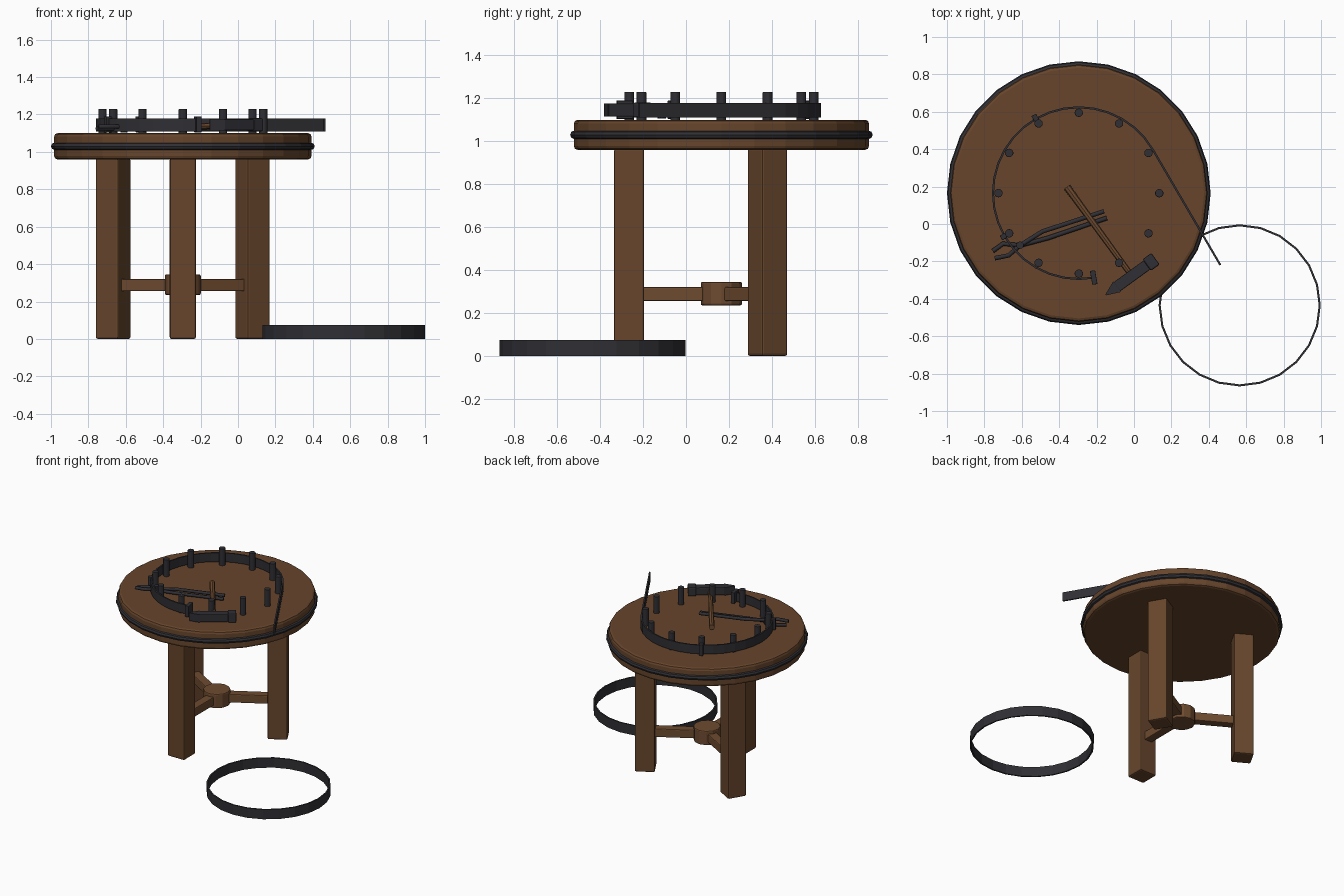
import bpy, bmesh, math
from mathutils import Matrix, Vector

cube = bpy.data.objects.get("Cube")
if cube:
    bpy.data.objects.remove(cube, do_unlink=True)


def material(name, rgb):
    m = bpy.data.materials.new(name)
    m.use_nodes = True
    m.diffuse_color = (*rgb, 1)
    m.node_tree.nodes["Principled BSDF"].inputs["Base Color"].default_value = (*rgb, 1)
    return m


WOOD = material("brown wood", (0.135, 0.06, 0.025))
PALE = material("lighter wood", (0.155, 0.07, 0.029))
IRON = material("dark iron", (0.029, 0.029, 0.035))
CX, CY = -0.295, 0.165   # table axis
TOP = 1.1                # work surface height


def finish(name, bm, mat, bevel=0.0):
    bmesh.ops.recalc_face_normals(bm, faces=bm.faces)
    mesh = bpy.data.meshes.new(name)
    bm.to_mesh(mesh)
    bm.free()
    mesh.materials.append(mat)
    ob = bpy.data.objects.new(name, mesh)
    bpy.context.collection.objects.link(ob)
    if bevel:
        mod = ob.modifiers.new("Bevel", "BEVEL")
        mod.width = bevel
        mod.segments = 2
    return ob


def box(name, centre, size, angle, mat, bevel=0.0, taper=1.0):
    """Box turned about z; taper narrows its -x end."""
    bm = bmesh.new()
    bmesh.ops.create_cube(bm, size=1)
    for v in bm.verts:
        if v.co.x < 0:
            v.co.y *= taper
    bmesh.ops.scale(bm, vec=size, verts=bm.verts)
    bmesh.ops.transform(bm, verts=bm.verts, matrix=Matrix.Translation(centre)
                        @ Matrix.Rotation(math.radians(angle), 4, "Z"))
    return finish(name, bm, mat, bevel)


def cylinder(name, x, y, z0, z1, radius, sides, mat, bevel=0.0):
    bm = bmesh.new()
    bmesh.ops.create_cone(bm, cap_ends=True, segments=sides, radius1=radius,
                          radius2=radius, depth=z1 - z0)
    bmesh.ops.translate(bm, vec=(x, y, (z0 + z1) / 2), verts=bm.verts)
    return finish(name, bm, mat, bevel)


def strip(name, points, z0, z1, closed):
    """Upright metal strip along a path."""
    bm = bmesh.new()
    cols = [(bm.verts.new((x, y, z0)), bm.verts.new((x, y, z1))) for x, y in points]
    pairs = list(zip(cols, cols[1:])) + ([(cols[-1], cols[0])] if closed else [])
    for a, b in pairs:
        bm.faces.new((a[0], b[0], b[1], a[1]))
    ob = finish(name, bm, IRON)
    mod = ob.modifiers.new("Thickness", "SOLIDIFY")
    mod.thickness = 0.011
    mod.offset = 0
    return ob


def rod(name, points, z, radius, mat):
    curve = bpy.data.curves.new(name, "CURVE")
    curve.dimensions = "3D"
    curve.bevel_depth = radius
    curve.bevel_resolution = 1
    curve.use_fill_caps = True
    s = curve.splines.new("POLY")
    s.points.add(len(points) - 1)
    for p, (x, y) in zip(s.points, points):
        p.co = (x, y, z, 1)
    curve.materials.append(mat)
    ob = bpy.data.objects.new(name, curve)
    bpy.context.collection.objects.link(ob)


def polar(radius, degrees, x=CX, y=CY):
    a = math.radians(degrees)
    return x + radius * math.cos(a), y + radius * math.sin(a)


# Table top with iron rim
cylinder("table_top", CX, CY, 0.96, TOP, 0.688, 28, WOOD, 0.018)
bpy.ops.mesh.primitive_torus_add(location=(CX, CY, 1.03), major_radius=0.685,
                                 minor_radius=0.02, major_segments=28, minor_segments=8)
rim = bpy.context.object
rim.name = "iron_rim"
rim.data.materials.append(IRON)

# Legs, stretchers and hub
for name, a in (("front", 270), ("back_left", 30), ("back_right", 150)):
    box(name + "_leg", (*polar(0.43, a), 0.483), (0.14, 0.14, 0.966), a, WOOD, 0.01)
    box(name + "_stretcher", (*polar(0.215, a), 0.288), (0.31, 0.065, 0.065), a, PALE, 0.006)
cylinder("stretcher_hub", CX, CY, 0.235, 0.345, 0.096, 12, PALE, 0.008)

# Ring of bending pegs
for i in range(12):
    cylinder(f"peg_{i + 1}", *polar(0.43, i * 30), TOP - 0.005, 1.23, 0.023, 10, IRON, 0.003)

# Band bent round the pegs, with a straight free end
path = [polar(0.459, a) for a in range(280, 29, -10)]
path.append((0.462, -0.22))
strip("bent_band", path, 1.11, 1.178, False)
for i, (a, length) in enumerate(((280, 0.075), (210, 0.045), (120, 0.05))):
    box(f"band_clip_{i + 1}", (*polar(0.458, a), 1.147), (length, 0.028, 0.085), a, IRON, 0.003)

# Finished hoop on the floor
strip("floor_hoop", [polar(0.428, i * 15, 0.565, -0.435) for i in range(24)], 0, 0.075, True)

# Hammer
HX, HY, TURN = -0.012, -0.278, 36


def along(d):
    return (*polar(d, TURN, HX, HY), 1.145)


box("hammer_body", along(0), (0.2, 0.06, 0.06), TURN, IRON, 0.005)
box("hammer_peen", along(-0.135), (0.075, 0.07, 0.06), TURN, IRON, taper=0.08)
box("hammer_face", along(0.128), (0.058, 0.076, 0.07), TURN, IRON, 0.008)
bm = bmesh.new()
bmesh.ops.create_cone(bm, cap_ends=True, segments=8, radius1=0.015, radius2=0.02, depth=0.59)
start, end = Vector((-0.01, -0.28, 1.145)), Vector((-0.36, 0.2, 1.13))
turn = (end - start).to_track_quat("Z", "Y").to_matrix().to_4x4()
bmesh.ops.transform(bm, verts=bm.verts, matrix=Matrix.Translation((start + end) / 2) @ turn)
finish("hammer_handle", bm, PALE)

# Tongs
rod("tong_arm_a", [(-0.755, -0.145), (-0.70, -0.105), (-0.61, -0.115),
                   (-0.46, -0.075), (-0.145, 0.032)], 1.125, 0.012, IRON)
rod("tong_arm_b", [(-0.745, -0.183), (-0.67, -0.168), (-0.61, -0.115),
                   (-0.49, -0.04), (-0.16, 0.068)], 1.135, 0.012, IRON)
cylinder("tong_rivet", -0.61, -0.113, 1.105, 1.16, 0.02, 10, IRON)
